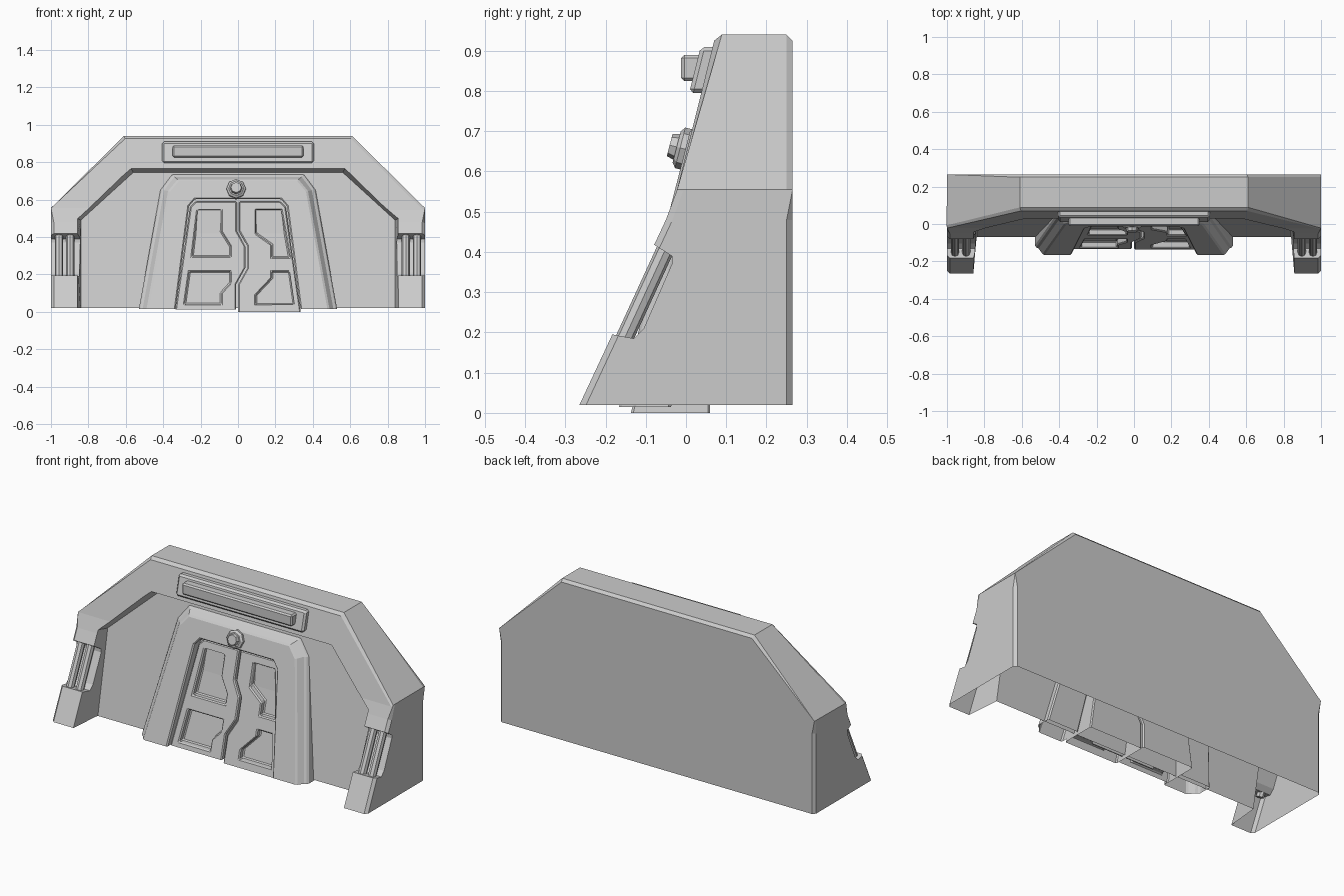
import bpy, bmesh, math
from mathutils import Vector

cube = bpy.data.objects.get("Cube")
if cube:
    bpy.data.objects.remove(cube, do_unlink=True)

grey = bpy.data.materials.new("plain_grey")
grey.use_nodes = True
grey.diffuse_color = (0.6, 0.6, 0.6, 1)
grey.node_tree.nodes["Principled BSDF"].inputs["Base Color"].default_value = (0.6, 0.6, 0.6, 1)


def finish(name, bm):
    bmesh.ops.recalc_face_normals(bm, faces=bm.faces[:])
    mesh = bpy.data.meshes.new(name)
    bm.to_mesh(mesh)
    bm.free()
    mesh.materials.append(grey)
    obj = bpy.data.objects.new(name, mesh)
    bpy.context.collection.objects.link(obj)
    return obj


def loft_mesh(sections):
    """Join outlines (x, z), each lying on a sloped plane y = y0 + slope * z."""
    bm = bmesh.new()
    rings = [[bm.verts.new((x, y0 + s * z, z)) for x, z in pts] for pts, y0, s in sections]
    for a, b in zip(rings, rings[1:]):
        for i in range(len(a)):
            j = (i + 1) % len(a)
            bm.faces.new((a[i], a[j], b[j], b[i]))
    bm.faces.new(rings[0])
    bm.faces.new(rings[-1])
    return bm


def loft(name, *sections):
    return finish(name, loft_mesh(sections))


def mirrored(half):
    return half + [(-x, z) for x, z in reversed(half)]


def rect(x, low, high):
    return [(-x, low), (-x, high), (x, high), (x, low)]


def cut(obj, cutter):
    mod = obj.modifiers.new("cut", "BOOLEAN")
    mod.operation = "DIFFERENCE"
    mod.solver = "EXACT"
    mod.object = cutter
    bpy.context.view_layer.objects.active = obj
    bpy.ops.object.modifier_apply(modifier=mod.name)
    bpy.data.objects.remove(cutter, do_unlink=True)


def open_bottom(obj, level):
    bm = bmesh.new()
    bm.from_mesh(obj.data)
    low = [f for f in bm.faces if all(v.co.z < level for v in f.verts)]
    bmesh.ops.delete(bm, geom=low, context="FACES")
    bm.to_mesh(obj.data)
    bm.free()


def soften(obj, width):
    mod = obj.modifiers.new("edge_chamfer", "BEVEL")
    mod.width = width
    mod.segments = 1
    mod.limit_method = "ANGLE"
    mod.angle_limit = math.radians(40)


def cone(name, base, tip, r1, r2, sides=8):
    base, tip = Vector(base), Vector(tip)
    bm = bmesh.new()
    bmesh.ops.create_cone(bm, cap_ends=True, segments=sides, radius1=r1, radius2=r2,
                          depth=(tip - base).length)
    obj = finish(name, bm)
    obj.location = (base + tip) / 2
    obj.rotation_mode = "QUATERNION"
    obj.rotation_quaternion = (tip - base).to_track_quat("Z", "Y")
    return obj


FLOOR, KNEE, SHOULDER = 0.02, 0.48, 0.555


def front_y(z):
    """Front slope of the wall, steeper above the shoulder."""
    if z > SHOULDER:
        return -0.022 + (z - SHOULDER) * 0.249
    if z > KNEE:
        return -0.022 + (z - SHOULDER) * 0.373
    return -0.05 + (z - KNEE) * 0.467


# Wall: eight-sided block with a sloping front and chamfered rim
outline = mirrored([(-1, FLOOR), (-1, SHOULDER), (-0.61, 0.94)])
bm = loft_mesh([(outline, 0.265, 0), (outline, -0.3, 0)])
for z in (KNEE, SHOULDER):
    bmesh.ops.bisect_plane(bm, geom=bm.verts[:] + bm.edges[:] + bm.faces[:],
                           plane_co=(0, 0, z), plane_no=(0, 0, 1))
for v in bm.verts:
    if v.co.y < 0:
        v.co.y = front_y(v.co.z)
bmesh.ops.recalc_face_normals(bm, faces=bm.faces[:])
rim = []
for e in bm.edges:
    facing = sorted(abs(f.normal.y) for f in e.link_faces)
    if facing[0] < 0.2 and facing[-1] > 0.5 and max(v.co.z for v in e.verts) > 0.1:
        rim.append(e)
bmesh.ops.bevel(bm, geom=rim, offset=0.015, segments=1, affect="EDGES", profile=0.5)
wall = finish("wall", bm)

# Opening between the side pillars, back to a tilted panel
PANEL, PANEL_TILT = -0.074, 0.19
inner = mirrored([(-0.84, -0.05), (-0.84, 0.49), (-0.56, 0.745)])
outer = mirrored([(-0.86, -0.05), (-0.86, 0.5), (-0.575, 0.772)])
bm = bmesh.new()
back = [bm.verts.new((x, PANEL + PANEL_TILT * z, z)) for x, z in inner]
front = [bm.verts.new((x, front_y(z) - 0.012, z)) for x, z in outer]
for i in range(6):
    j = (i + 1) % 6
    bm.faces.new((back[i], back[j], front[j], front[i]))
for ring in (back, front):
    bm.faces.new((ring[0], ring[1], ring[4], ring[5]))
    bm.faces.new((ring[1], ring[2], ring[3], ring[4]))
cut(wall, finish("opening_cutter", bm))

# Notch through each pillar, bridged by two slanted rods
notch = [(-0.21, 0.2), (-0.13, 0.185), (-0.105, 0.21), (-0.035, 0.37),
         (-0.035, 0.39), (-0.11, 0.437)]
for side, label in ((1, "left"), (-1, "right")):
    bm = bmesh.new()
    ends = [[bm.verts.new((side * x, y, z)) for y, z in notch] for x in (0.8, 1.1)]
    for i in range(len(notch)):
        j = (i + 1) % len(notch)
        bm.faces.new((ends[0][i], ends[0][j], ends[1][j], ends[1][i]))
    for end in ends:
        bm.faces.new(end)
    cut(wall, finish("notch_cutter", bm))
    for n, x in enumerate((0.897, 0.957)):
        cone(f"{label}_pillar_rod_{n + 1}", (side * x, -0.16, 0.17), (side * x, -0.045, 0.42),
             0.022, 0.022)
open_bottom(wall, FLOOR + 0.005)

# Door surround: stepped trapezoid plate with a door opening
TILT = 0.257
wide = mirrored([(-0.53, 0.015), (-0.415, 0.65), (-0.355, 0.735)])
middle = mirrored([(-0.51, 0.015), (-0.395, 0.65), (-0.34, 0.722)])
narrow = mirrored([(-0.485, 0.015), (-0.37, 0.645), (-0.32, 0.705)])
surround = loft("door_surround", (wide, -0.04, PANEL_TILT), (wide, -0.125, TILT),
                (middle, -0.135, TILT), (narrow, -0.17, TILT))
doorway = mirrored([(-0.342, -0.05), (-0.262, 0.565), (-0.23, 0.602)])
cut(surround, loft("doorway_cutter", (doorway, 0.2, TILT), (doorway, -0.3, TILT)))
open_bottom(surround, 0.02)
soften(surround, 0.007)

# Two door leaves meeting on a zigzag seam, each with two pockets
seam = [(0, 0.59), (0, 0.43), (0.045, 0.35), (0.045, 0.235), (-0.005, 0.145)]
left_pockets = [
    [(-0.245, 0.295), (-0.215, 0.545), (-0.09, 0.545), (-0.09, 0.43), (-0.04, 0.35), (-0.04, 0.295)],
    [(-0.285, 0.04), (-0.26, 0.215), (-0.04, 0.215), (-0.04, 0.155), (-0.09, 0.1), (-0.09, 0.04)]]
right_pockets = [
    [(0.095, 0.545), (0.23, 0.545), (0.275, 0.29), (0.18, 0.29), (0.18, 0.36), (0.095, 0.42)],
    [(0.095, 0.04), (0.095, 0.09), (0.18, 0.18), (0.18, 0.215), (0.275, 0.215), (0.3, 0.04)]]
DOOR = -0.137
for label, side, low, pockets in (("right", -1, 0.012, left_pockets),
                                  ("left", 1, 0.0, right_pockets)):
    edge = [(x + side * 0.006, z) for x, z in seam]
    leaf = [(side * 0.335, low), (side * 0.255, 0.56), (side * 0.225, 0.59)]
    leaf += edge + [(edge[-1][0], low)]
    door = loft(f"{label}_door", (leaf, 0.06, 0), (leaf, DOOR, TILT))
    for pocket in pockets:
        cut(door, loft("pocket_cutter", (pocket, DOOR + 0.035, TILT), (pocket, -0.3, TILT)))
    open_bottom(door, low + 0.005)
    soften(door, 0.006)
# Dark seam backing closes the gap between the leaves
loft("door_seam_backing", (rect(0.2, 0.02, 0.58), DOOR + 0.045, TILT),
     (rect(0.2, 0.02, 0.58), DOOR + 0.04, TILT))

# Stepped knob above the doors
axis = Vector((0, -1, TILT)).normalized()
foot = Vector((-0.01, 0.0, 0.655))
for name, start, end, r1, r2 in (("knob_base", -0.02, 0.015, 0.052, 0.052),
                                 ("knob_collar", 0.015, 0.024, 0.052, 0.04),
                                 ("knob_cap", 0.02, 0.042, 0.034, 0.028)):
    cone(name, foot + axis * start, foot + axis * end, r1, r2)

# Lamp bar on the lintel
SLOPE = 0.249
LINTEL = front_y(0.9) - SLOPE * 0.9
plate = loft("lamp_plate", (rect(0.405, 0.795, 0.91), LINTEL + 0.02, SLOPE),
             (rect(0.405, 0.795, 0.91), LINTEL - 0.03, SLOPE))
soften(plate, 0.01)
lamp = loft("lamp_bar", (rect(0.35, 0.825, 0.89), 0.06, 0), (rect(0.35, 0.825, 0.89), -0.012, 0))
soften(lamp, 0.008)
